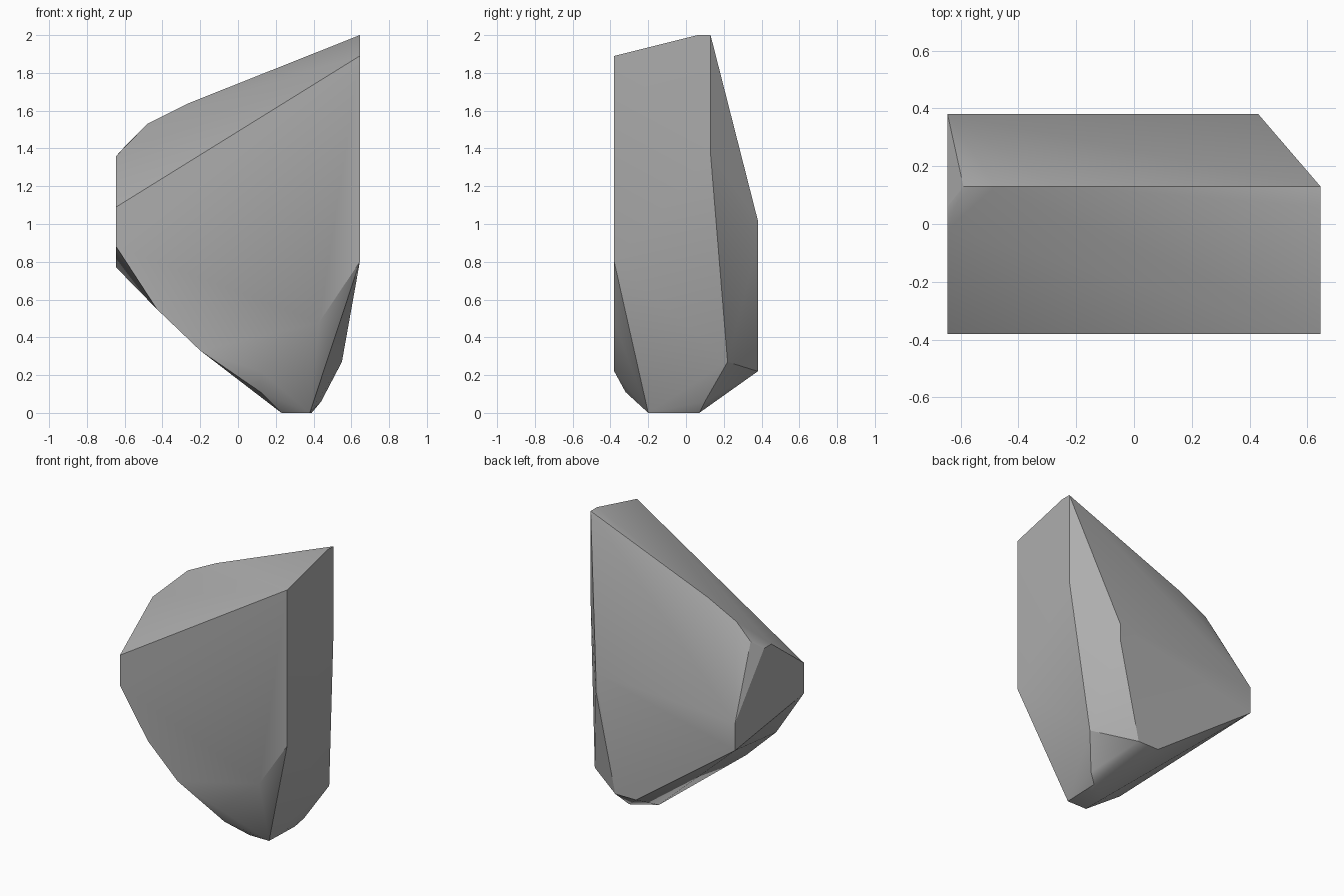
import bpy
import bmesh
import math

default_cube = bpy.data.objects.get("Cube")
if default_cube:
    bpy.data.objects.remove(default_cube, do_unlink=True)


def make_material(name, colour):
    material = bpy.data.materials.new(name)
    material.use_nodes = True
    material.diffuse_color = colour
    shader = material.node_tree.nodes["Principled BSDF"]
    shader.inputs["Base Color"].default_value = colour
    return material


def at_depth(y, outline):
    """Place an outline of (x, z) pairs on a plane of constant depth."""
    return [(x, y, z) for x, z in outline]


def hull_object(name, points, material):
    """Wrap the corner points in a chiselled convex shell."""
    bm = bmesh.new()
    for point in points:
        bm.verts.new(point)
    result = bmesh.ops.convex_hull(bm, input=bm.verts)
    loose = {v for v in result["geom_interior"] + result["geom_unused"]
             if isinstance(v, bmesh.types.BMVert) and v.is_valid}
    bmesh.ops.delete(bm, geom=list(loose), context="VERTS")
    bmesh.ops.dissolve_limit(bm, angle_limit=math.radians(1),
                             verts=bm.verts, edges=bm.edges)
    bmesh.ops.recalc_face_normals(bm, faces=bm.faces)
    mesh = bpy.data.meshes.new(name)
    bm.to_mesh(mesh)
    bm.free()
    mesh.materials.append(material)
    rock = bpy.data.objects.new(name, mesh)
    bpy.context.collection.objects.link(rock)
    return rock


side, depth = 0.645, 0.38

# Large flat front and back cleavage planes
front = at_depth(-depth, [(-side, 1.09), (side, 1.89), (side, 0.8), (0.43, 0.48),
                          (0.12, 0.22), (-0.2, 0.33), (-0.43, 0.55), (-side, 0.88)])
back = at_depth(depth, [(-side, 0.96), (0.43, 1.02), (0.43, 0.9),
                        (0.28, 0.22), (0.12, 0.22), (-side, 0.77)])

# Sloping top ridge and the broken left end
ridge = at_depth(0.13, [(side, 2), (-0.26, 1.64), (-0.48, 1.53), (-0.59, 1.42)])
ends = [(side, 0.06, 2), (-side, 0.06, 1.36), (-side, -0.02, 1.36), (side, 0.13, 1.37)]

# Narrow chipped foot
foot = at_depth(-0.2, [(0.23, 0), (0.38, 0)])
foot += [(0.39, 0.07, 0), (0.23, -0.03, 0)]
chips = [(0.12, -0.32, 0.11), (0.44, 0.1, 0.06), (0.55, 0.22, 0.27)]

stone = make_material("grey stone", (0.42, 0.42, 0.42, 1))
rock = hull_object("rock", front + back + ridge + ends + foot + chips, stone)

# Soft facets with crisp main edges
bpy.context.view_layer.objects.active = rock
rock.select_set(True)
bpy.ops.object.shade_smooth_by_angle(angle=math.radians(30))
